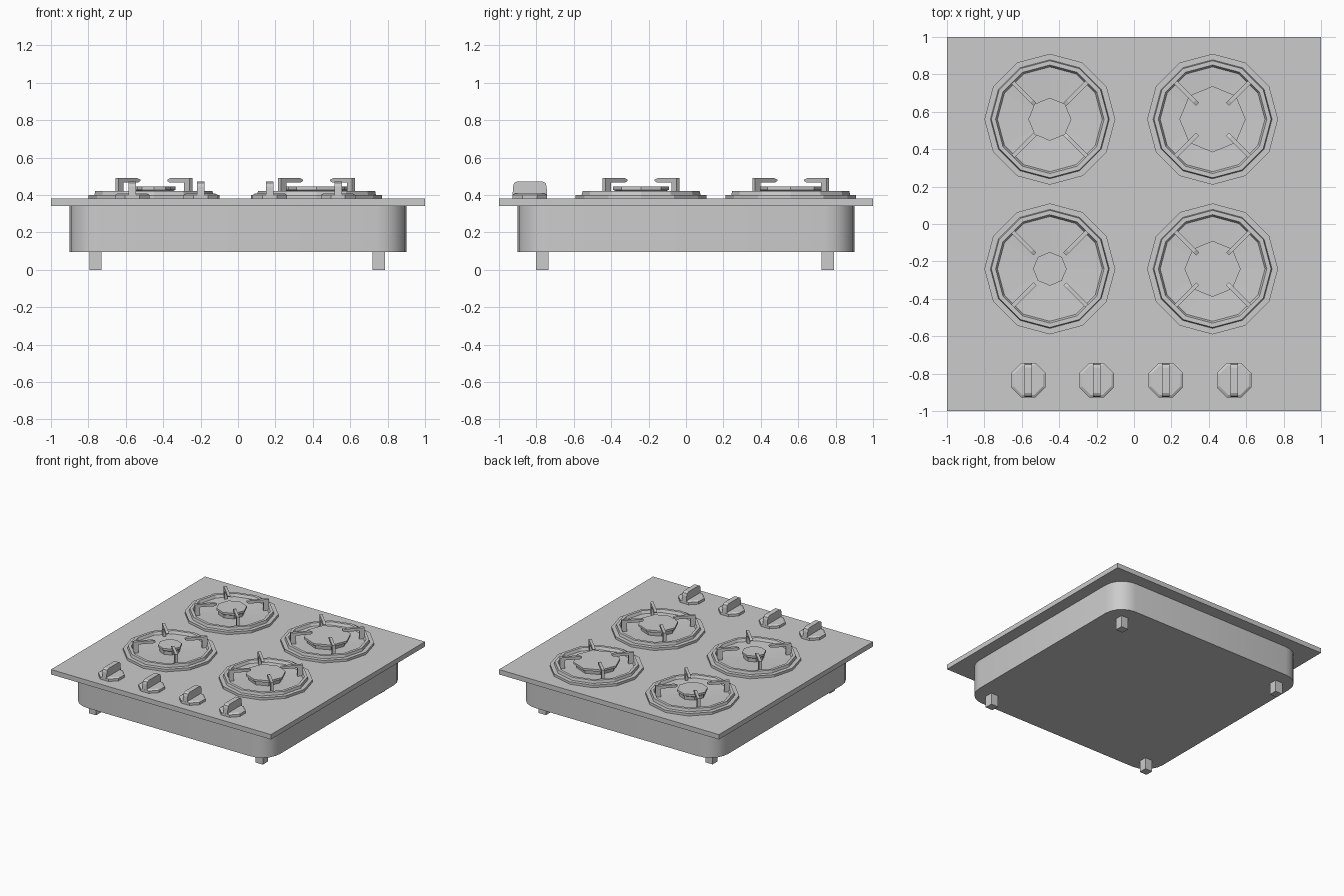
import bpy, bmesh
from math import pi, sin, cos, radians
from mathutils import Matrix, Vector

if "Cube" in bpy.data.objects:
    bpy.data.objects.remove(bpy.data.objects["Cube"])


def finish(bm, name, mat=Matrix.Identity(4), smooth=False):
    bmesh.ops.recalc_face_normals(bm, faces=bm.faces[:])
    mesh = bpy.data.meshes.new(name)
    bm.to_mesh(mesh)
    bm.free()
    ob = bpy.data.objects.new(name, mesh)
    ob.matrix_world = mat
    bpy.context.collection.objects.link(ob)
    if smooth:
        bpy.context.view_layer.objects.active = ob
        ob.select_set(True)
        bpy.ops.object.shade_smooth_by_angle(angle=radians(35))
        ob.select_set(False)
    return ob


def box(name, lo, hi):
    bm = bmesh.new()
    bmesh.ops.create_cube(bm, size=1)
    lo, hi = Vector(lo), Vector(hi)
    for v in bm.verts:
        v.co = (lo + hi) / 2 + v.co * (hi - lo)
    return finish(bm, name)


def prism(name, pts, depth, mat=Matrix.Identity(4), smooth=False):
    """Extrude a closed 3D outline along the depth vector."""
    bm = bmesh.new()
    face = bm.faces.new([bm.verts.new(p) for p in pts])
    ext = bmesh.ops.extrude_face_region(bm, geom=[face], use_keep_orig=True)
    bmesh.ops.translate(bm, vec=depth,
                        verts=[g for g in ext["geom"] if isinstance(g, bmesh.types.BMVert)])
    return finish(bm, name, mat, smooth)


def lathe(name, profile, sides, x, y, turn=0):
    """Revolve (radius, z) points into a closed faceted solid."""
    bm = bmesh.new()
    rings = [[bm.verts.new((r * cos(turn + 2 * pi * i / sides),
                            r * sin(turn + 2 * pi * i / sides), z))
              for i in range(sides)] for r, z in profile]
    for a, b in zip(rings, rings[1:]):
        for i in range(sides):
            j = (i + 1) % sides
            bm.faces.new((a[i], a[j], b[j], b[i]))
    bm.faces.new(rings[0])
    bm.faces.new(rings[-1])
    return finish(bm, name, Matrix.Translation((x, y, 0)))


# Top plate
box("top_plate", (-1, -1, 0.34), (1, 1, 0.38))

# Body with rounded vertical corners
R, H, SEG = 0.16, 0.9, 5
outline = []
for k, (sx, sy) in enumerate(((1, 1), (-1, 1), (-1, -1), (1, -1))):
    for i in range(SEG + 1):
        a = (k + i / SEG) * pi / 2
        outline.append((sx * (H - R) + R * cos(a), sy * (H - R) + R * sin(a), 0.095))
prism("body", outline, (0, 0, 0.25), smooth=True)

# Feet
for x in (-0.762, 0.753):
    for y in (-0.768, 0.757):
        box("foot", (x - 0.033, y - 0.033, 0), (x + 0.033, y + 0.033, 0.1))

# Burners: stepped drip ring, cap, four pan supports
ring = [(0.35, 0.375), (0.35, 0.40), (0.318, 0.40), (0.313, 0.422),
        (0.29, 0.422), (0.28, 0.40), (0.05, 0.39)]
arm = [(0.24, 0.39), (0.28, 0.39), (0.28, 0.49), (0.135, 0.49),
       (0.113, 0.482), (0.113, 0.475), (0.13, 0.467), (0.24, 0.467)]
for x, y, cap in ((-0.45, 0.56, 0.115), (0.42, 0.56, 0.177),
                  (-0.45, -0.24, 0.09), (0.42, -0.24, 0.15)):
    lathe("burner_ring", ring, 12, x, y)
    lathe("burner_cap", [(cap * 0.85, 0.385), (cap * 0.88, 0.42),
                         (cap, 0.428), (cap, 0.445)], 8, x, y)
    for k in range(4):
        m = Matrix.Translation((x, y, 0)) @ Matrix.Rotation(pi / 4 + k * pi / 2, 4, "Z")
        prism("pan_support", [(r, -0.011, z) for r, z in arm], (0, 0.022, 0), m)

# Control knobs: octagonal base and upright grip
grip = [(-0.092, 0.40), (0.092, 0.40), (0.09, 0.445), (0.084, 0.464), (0.068, 0.473),
        (-0.068, 0.473), (-0.084, 0.464), (-0.09, 0.445)]
for x in (-0.565, -0.2, 0.17, 0.535):
    lathe("knob_base", [(0.1, 0.375), (0.1, 0.40), (0.085, 0.408)], 8, x, -0.835, pi / 8)
    prism("knob_grip", [(-0.02, y, z) for y, z in grip], (0.04, 0, 0),
          Matrix.Translation((x, -0.835, 0)))
